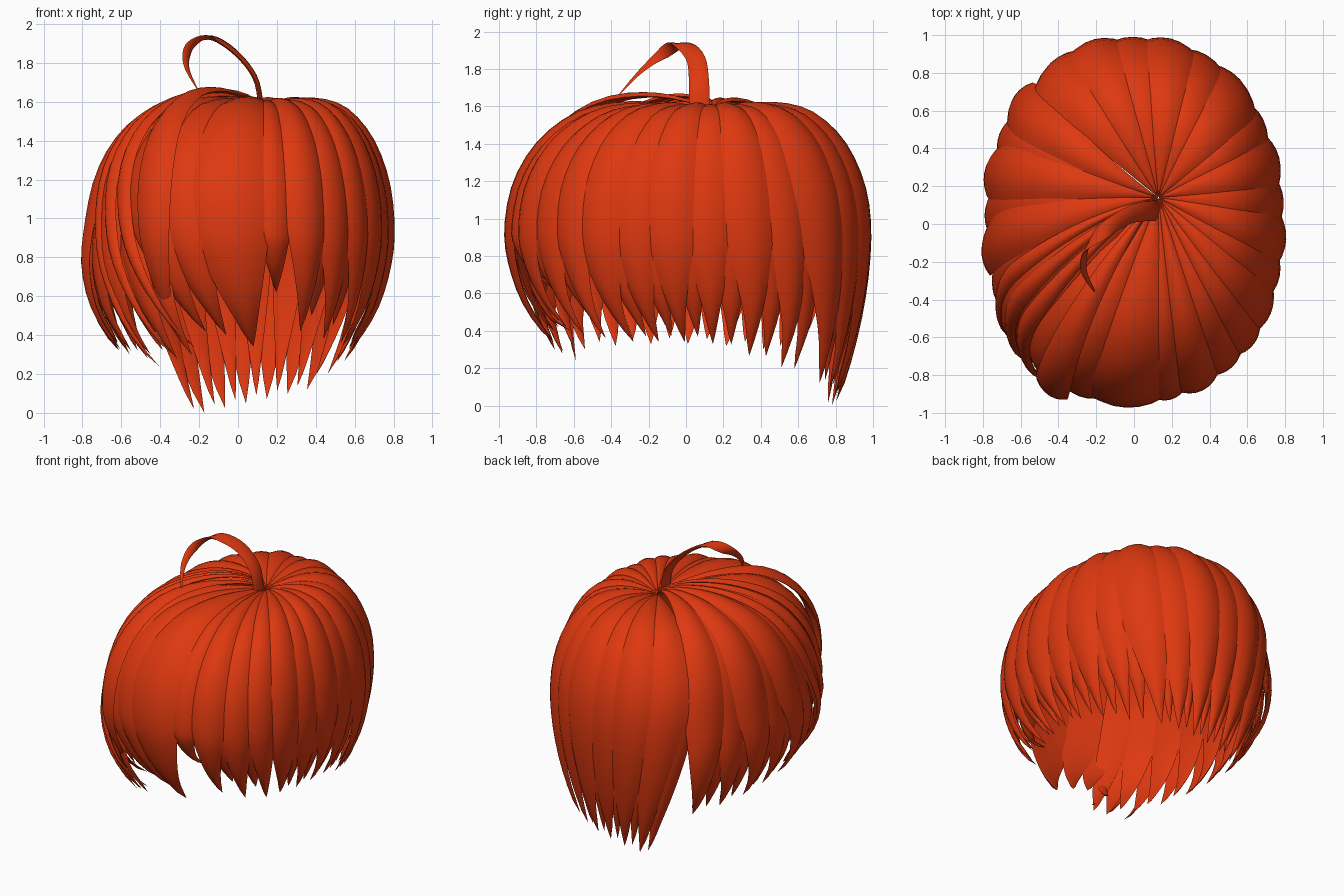
import bpy, bmesh, math
from mathutils import Vector

if "Cube" in bpy.data.objects:
    bpy.data.objects.remove(bpy.data.objects["Cube"])

mat = bpy.data.materials.new("orange_red")
mat.diffuse_color = (0.73, 0.04, 0.005, 1)
mat.use_nodes = True
mat.node_tree.nodes["Principled BSDF"].inputs["Base Color"].default_value = mat.diffuse_color

CROWN = Vector((0.13, 0.14, 0))
# meridian of the hair mass: (share of outline radius, height); below 0.95 the height runs to the tip
UPPER = [(0.0, 1.555), (0.14, 1.58), (0.38, 1.59), (0.62, 1.54), (0.82, 1.40), (0.95, 1.19), (1.0, 0.95)]
SLOPED = [(0.0, 1.57), (0.14, 1.61), (0.36, 1.60), (0.58, 1.53), (0.77, 1.40), (0.90, 1.2), (0.97, 0.95)]
# radius shares of the lower part, ending with the tip
LOWER = {"front": (0.985, 0.92, 0.80), "right": (0.98, 0.89, 0.72),
         "back": (0.985, 0.92, 0.82), "left": (1.0, 0.96, 0.84)}
STEPS = 26


def spline(pts, s):
    """Catmull-Rom through pts, s from 0 to 1."""
    f = min(max(s, 0), 1) * (len(pts) - 1)
    i = min(int(f), len(pts) - 2)
    t = f - i
    p0, p1, p2, p3 = (Vector(pts[min(max(i + k, 0), len(pts) - 1)]) for k in (-1, 0, 1, 2))
    return 0.5 * (2 * p1 + (p2 - p0) * t + (2 * p0 - 5 * p1 + 4 * p2 - p3) * t * t
                  + (3 * p1 - p0 - 3 * p2 + p3) * t ** 3)


def outline(deg):
    a = math.radians(deg)
    c, s = math.cos(a), math.sin(a)
    k = (abs(c) ** 2.2 + abs(s) ** 2.2) ** (-1 / 2.2)
    return Vector((0.765 * c * k, (0.955 if s > 0 else 0.92) * s * k, 0))


def finish(name, rings, tip):
    """Skin closed rings into a solid that ends in a point."""
    bm = bmesh.new()
    vr = [[bm.verts.new(p) for p in ring] for ring in rings]
    n = len(vr[0])
    for a, b in zip(vr, vr[1:]):
        for j in range(n):
            bm.faces.new((a[j], a[(j + 1) % n], b[(j + 1) % n], b[j]))
    t = bm.verts.new(tip)
    for j in range(n):
        bm.faces.new((vr[-1][j], vr[-1][(j + 1) % n], t))
    bm.faces.new(vr[0][::-1])
    bmesh.ops.recalc_face_normals(bm, faces=bm.faces)
    me = bpy.data.meshes.new(name)
    bm.to_mesh(me)
    bm.free()
    me.materials.append(mat)
    ob = bpy.data.objects.new(name, me)
    bpy.context.collection.objects.link(ob)
    bpy.ops.object.select_all(action='DESELECT')
    ob.select_set(True)
    bpy.context.view_layer.objects.active = ob
    bpy.ops.object.shade_smooth_by_angle(angle=math.radians(40))


def lock(name, side, deg, half, tip_z, bend=0, swirl=0, lift=0.0, taper=0.5, start=0.01):
    """Pointed lock lying on the hair mass; deg is its middle, half its half width in degrees."""
    top = SLOPED if side == "left" else UPPER
    prof = top + [(r, 0.95 + (tip_z - 0.95) * k) for r, k in zip(LOWER[side], (0.33, 0.68, 1.0))]

    def point(s, u, off):
        p = spline(prof, s)
        d = spline(prof, s + 0.01) - spline(prof, s - 0.01)
        d.normalize()
        low = max(0, (s - 0.5) / 0.5)
        w = 1.0 if s < taper else max(0.0, 1 - ((s - taper) / (1 - taper)) ** 1.7)
        th = deg + bend * low ** 1.6 + swirl * (1 - s) ** 2 + u * half * w
        pos = CROWN.lerp(outline(th), p.x)
        pos.z = p.y
        a = math.radians(th)
        nrm = Vector((-d.y * math.cos(a), -d.y * math.sin(a), d.x))
        grow = min(1, 0.15 + p.x * 1.3)
        return pos + nrm * (off * (0.25 + 0.75 * w) * grow + lift * math.sin(math.pi * min(s, 1)) ** 0.7)

    bulge = 0.022 + half * 0.0014
    rings = []
    for i in range(STEPS):
        s = start + (0.99 - start) * i / STEPS
        outer = [point(s, u, bulge * (1 - u * u)) for u in (-1, -0.67, -0.33, 0, 0.33, 0.67, 1)]
        inner = [point(s, u, -0.012) for u in (0.6, 0, -0.6)]
        rings.append(outer + inner)
    finish(name, rings, point(1, 0, 0))


def combed(a):
    """Side, tip height, tip bend and root swirl for a lock at angle a, right round to the left."""
    if a < 38:
        k = max(0, (a - 5) / 30)
        return "right", 0.34 - 0.16 * k, 1 + 11 * k, 0
    if a < 131:
        k = (a - 45) / 77
        return "back", 0.12 - 0.12 * k, 14 - 28 * k, 0
    k = (a - 139) / 85
    return "left", 0.28 + 0.05 * math.sin(k * math.pi), -2 + 17 * k, 10 - 36 * k


# fringe: middle angle, half width, tip height, tip bend, root swirl, lift
fringe = [(265, 18, 0.34, 10, 0, 0.012), (283, 8, 0.62, 3, 0, 0.0), (296, 9, 0.42, 2, 0, 0.012),
          (309, 9, 0.38, 2, 0, 0.0), (320, 8, 0.36, 3, 0, 0.012), (247, 12, 0.40, 15, -8, 0.006),
          (236, 11, 0.42, 16, -14, 0.02), (243, 7, 0.40, -4, -22, 0.09)]
for i, (a, h, z, b, sw, li) in enumerate(fringe):
    lock(f"fringe_lock_{i + 1}", "front", a, h, z, b, sw, li)

# side and back locks, alternately raised, with thinner ones below them that fill the gaps
for first, count, step, half in ((331, 6, 12, 9.5), (45, 6, 15.4, 13), (139, 8, 12.2, 10)):
    for i in range(count):
        a = (first + i * step + 90) % 360 - 90
        side, z, bend, swirl = combed(a)
        lift = (0.03 if side == "left" else 0.013) * (1 - i % 2)
        lock(f"{side}_lock_{i + 1}", side, a, half, z, bend, swirl, lift)
        side, z, bend, swirl = combed(a + step / 2)
        lock(f"{side}_under_lock_{i + 1}", side, a + step / 2, 8, z + 0.03, bend, 0, -0.025, 0.6, 0.3)

# short under locks behind the right of the fringe
for i in range(2):
    lock(f"fringe_under_lock_{i + 1}", "front", 302 + 13 * i, 8, 0.5 - 0.05 * i, 2, 0, -0.025, 0.6, 0.3)

# wisps crossing the left cheek
for i in range(3):
    lock(f"cheek_wisp_{i + 1}", "left", 206 + i * 9, 4, 0.24 + i * 0.05, 24, -24, 0.05 + 0.01 * i)

# curled loose strand on the crown
path = [(0.12, 0.07, 1.55), (0.09, 0.07, 1.72), (-0.02, 0.05, 1.86), (-0.15, -0.03, 1.93),
        (-0.25, -0.13, 1.88), (-0.265, -0.25, 1.78), (-0.2, -0.37, 1.65)]
rings = []
for i in range(28):
    s = i / 28
    p = spline(path, s)
    d = (spline(path, s + 0.01) - spline(path, s - 0.01)).normalized()
    side = Vector((0.55 * s, 1 - 0.55 * s, 0))
    side = (side - d * side.dot(d)).normalized()
    up = d.cross(side)
    w = 0.055 * (1 - s ** 2.2)
    rings.append([p + side * w * math.cos(k * math.pi / 4) + up * w * 0.25 * math.sin(k * math.pi / 4)
                  for k in range(8)])
finish("crown_curl", rings, path[-1])
